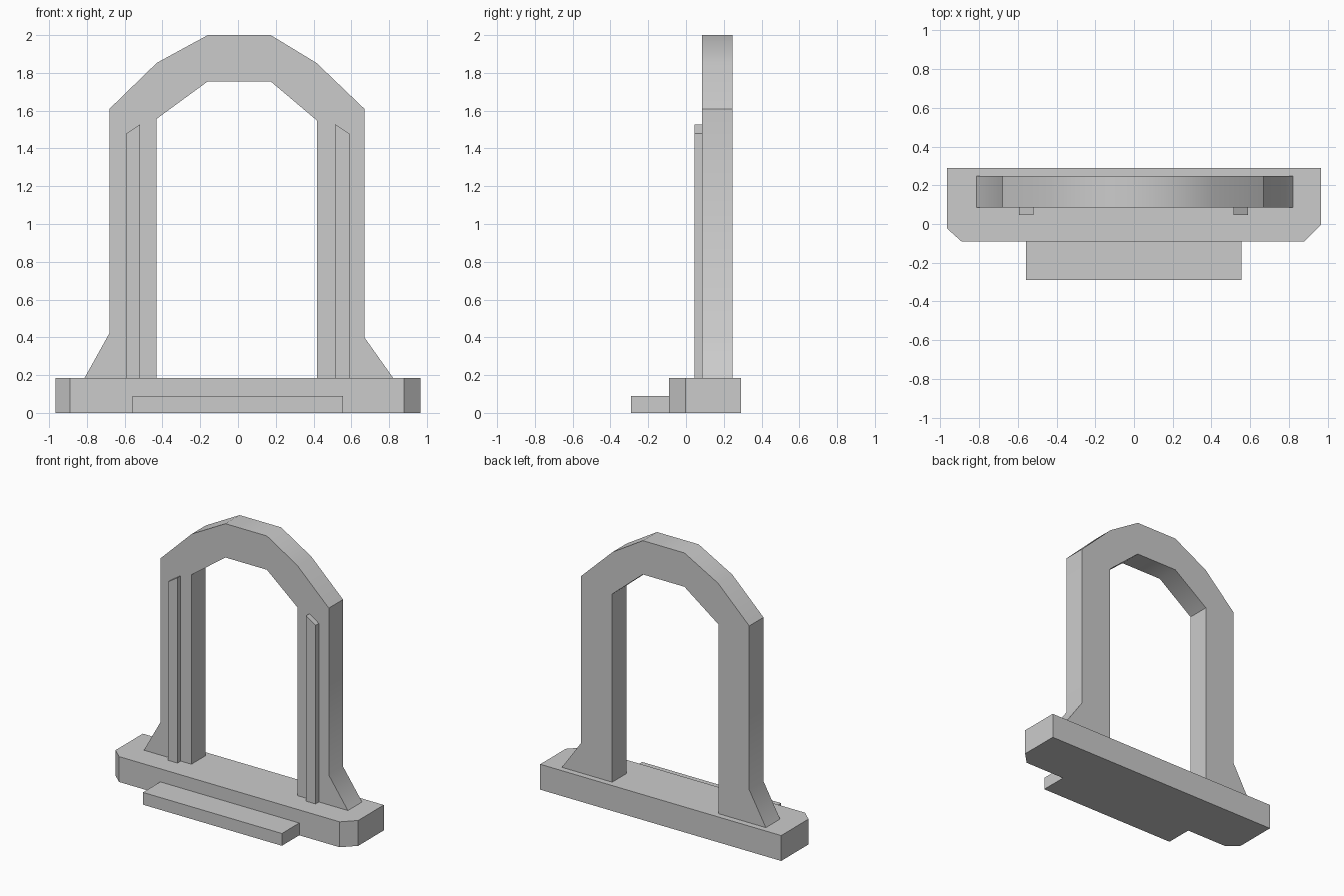
import bpy, bmesh, math
from mathutils import Vector

if "Cube" in bpy.data.objects:
    bpy.data.objects.remove(bpy.data.objects["Cube"])


def prism(name, points, offset):
    """Extrude a closed 3D outline along an offset vector."""
    bm = bmesh.new()
    face = bm.faces.new([bm.verts.new(p) for p in points])
    ext = bmesh.ops.extrude_face_region(bm, geom=[face], use_keep_orig=True)
    verts = [g for g in ext["geom"] if isinstance(g, bmesh.types.BMVert)]
    bmesh.ops.translate(bm, verts=verts, vec=Vector(offset))
    bmesh.ops.recalc_face_normals(bm, faces=bm.faces)
    mesh = bpy.data.meshes.new(name)
    bm.to_mesh(mesh)
    bm.free()
    obj = bpy.data.objects.new(name, mesh)
    bpy.context.collection.objects.link(obj)
    return obj


def plan(name, xy, z0, z1):
    return prism(name, [(x, y, z0) for x, y in xy], (0, 0, z1 - z0))


def elevation(name, xz, y0, y1):
    return prism(name, [(x, y0, z) for x, z in xz], (0, y1 - y0, 0))


BASE_TOP = 0.184

# Base slab with clipped front corners
plan("base_slab", [(-0.966, 0.29), (-0.966, -0.023), (-0.89, -0.091),
                   (0.879, -0.091), (0.966, -0.003), (0.966, 0.29)], 0, BASE_TOP)

# Low step in front of the base
plan("front_step", [(-0.559, -0.29), (0.555, -0.29),
                    (0.555, -0.091), (-0.559, -0.091)], 0, 0.089)

# Arched frame with flared feet
outer = [(-0.813, BASE_TOP), (-0.68, 0.423), (-0.68, 1.61), (-0.43, 1.853),
         (-0.16, 2.0), (0.173, 2.0), (0.415, 1.853), (0.669, 1.61),
         (0.669, 0.4), (0.822, BASE_TOP)]
inner = [(0.419, BASE_TOP), (0.419, 1.547), (0.173, 1.755),
         (-0.16, 1.755), (-0.432, 1.556), (-0.432, BASE_TOP)]
frame = elevation("arch_frame", outer + inner, 0.084, 0.247)
bpy.context.view_layer.objects.active = frame
frame.select_set(True)
bpy.ops.object.shade_smooth_by_angle(angle=math.radians(40))

# Raised strips on the front of both legs, tops sloping down outwards
for side, x_in, x_out in (("left", -0.518, -0.593), ("right", 0.514, 0.589)):
    elevation(side + "_strip", [(x_in, BASE_TOP), (x_in, 1.528),
                                (x_out, 1.478), (x_out, BASE_TOP)], 0.046, 0.084)
